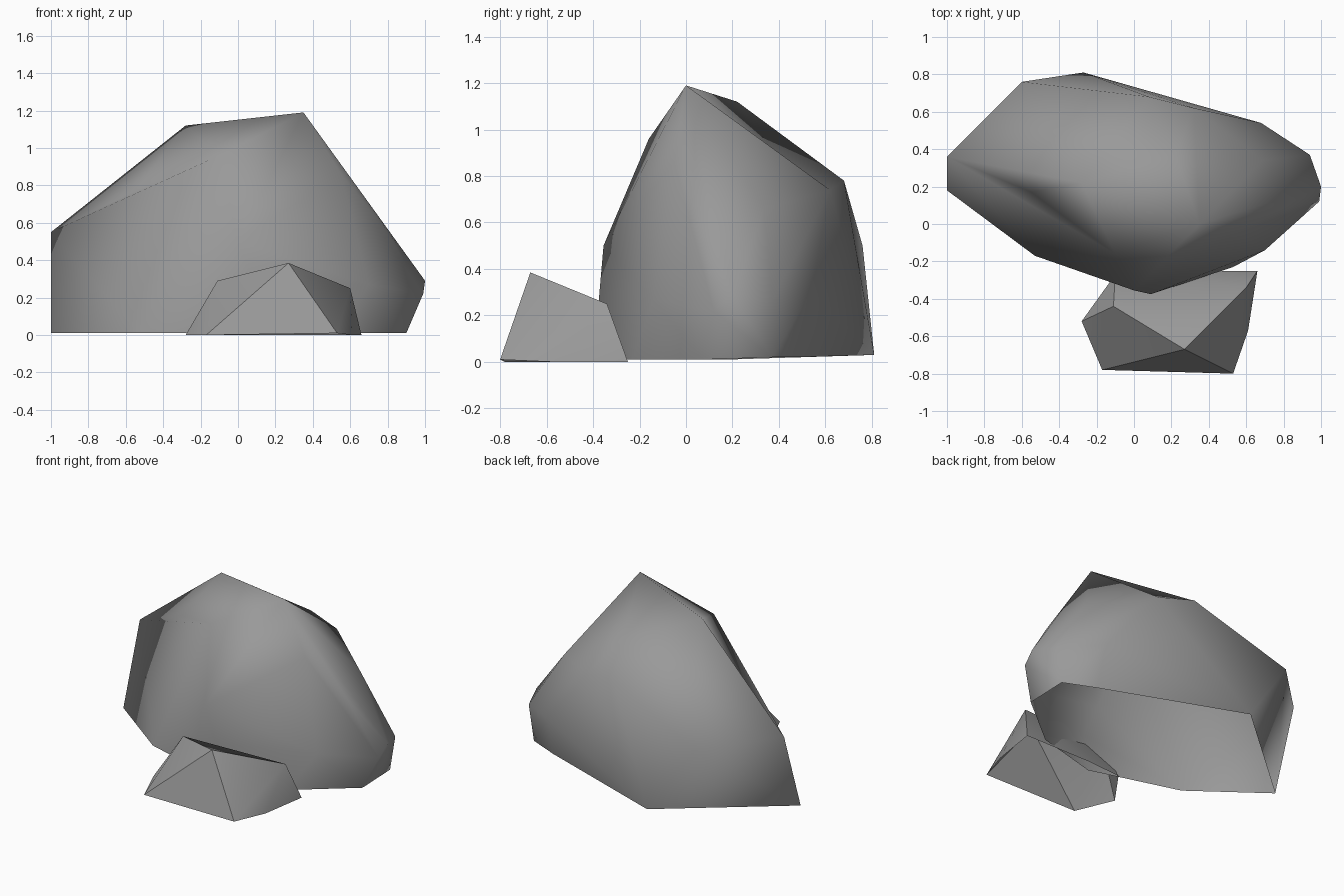
import bpy
import bmesh
from math import radians
from mathutils import Vector

# Remove only the default object
default_cube = bpy.data.objects.get("Cube")
if default_cube:
    bpy.data.objects.remove(default_cube, do_unlink=True)


def make_material(name, colour):
    material = bpy.data.materials.new(name)
    material.use_nodes = True
    material.diffuse_color = colour
    shader = material.node_tree.nodes["Principled BSDF"]
    shader.inputs["Base Color"].default_value = colour
    shader.inputs["Roughness"].default_value = 0.9
    return material


def dent_edge(bm, start, end, hollow):
    """Break the ridge between two corners and sink its middle."""
    middle = (Vector(start) + Vector(end)) / 2

    def offset(edge):
        first, second = (v.co for v in edge.verts)
        return ((first + second) / 2 - middle).length

    ridge = min(bm.edges, key=offset)
    bmesh.ops.subdivide_edges(bm, edges=[ridge], cuts=1)
    sunk = min(bm.verts, key=lambda v: (v.co - middle).length)
    sunk.co = hollow


def make_rock(name, corners, material, smooth_angle, dents=()):
    """Wrap a stone shell, open underneath, around its main corners."""
    bm = bmesh.new()
    for corner in corners:
        bm.verts.new(corner)
    hull = bmesh.ops.convex_hull(bm, input=bm.verts[:])
    loose = {v for v in hull["geom_interior"] + hull["geom_unused"]
             if isinstance(v, bmesh.types.BMVert)}
    bmesh.ops.delete(bm, geom=list(loose), context="VERTS")
    bmesh.ops.recalc_face_normals(bm, faces=bm.faces[:])

    # Open the underside
    underside = [f for f in bm.faces if f.normal.z < -0.9]
    bmesh.ops.delete(bm, geom=underside, context="FACES")
    for dent in dents:
        dent_edge(bm, *dent)

    mesh = bpy.data.meshes.new(name)
    bm.to_mesh(mesh)
    bm.free()
    mesh.materials.append(material)
    rock = bpy.data.objects.new(name, mesh)
    bpy.context.collection.objects.link(rock)

    bpy.ops.object.select_all(action="DESELECT")
    rock.select_set(True)
    bpy.context.view_layer.objects.active = rock
    bpy.ops.object.shade_smooth_by_angle(angle=radians(smooth_angle))
    return rock


stone_grey = make_material("stone grey", (0.32, 0.32, 0.32, 1))

# Large boulder: footprint, bulging waist, shoulders and crest
summit = (.35, 0, 1.19)
front_shoulder = (-.1, -.16, .96)
left_shoulder = (-1, .36, .55)
back_shoulder = (.08, .68, .78)
footprint = [
    (-1, .18, .01), (-.53, -.17, .01), (.08, -.35, .01), (.53, -.23, .01),
    (.9, .07, .01), (.9, .37, .02), (.69, .46, .02), (-.27, .81, .03),
]
waist = [
    (.09, -.375, .27), (.7, -.14, .27), (.99, .12, .22), (1, .2, .29),
    (.94, .37, .26), (.68, .54, .3),
]
shoulders = [
    left_shoulder, front_shoulder, back_shoulder,
    (-.6, .76, .5), (0, -.355, .5), (.55, -.05, .86),
    (.78, .08, .58), (.69, .34, .66), (.32, .62, .74),
]
crest = [(-.28, .22, 1.12), summit]
hollows = [
    (summit, back_shoulder, (.22, .37, .91)),
    (left_shoulder, front_shoulder, (-.55, .17, .77)),
]
make_rock("large_boulder", footprint + waist + shoulders + crest,
          stone_grey, smooth_angle=120, dents=hollows)

# Small rock in front: crisp facets rising to a three-cornered peak
base = [
    (-.17, -.78, 0), (.53, -.8, .01), (.61, -.57, 0), (.66, -.25, 0),
    (.15, -.25, 0), (-.1, -.27, 0), (-.28, -.52, 0),
]
peak = [(.27, -.67, .385), (-.11, -.44, .29), (.6, -.34, .25)]
make_rock("small_rock", base + peak, stone_grey, smooth_angle=40)
